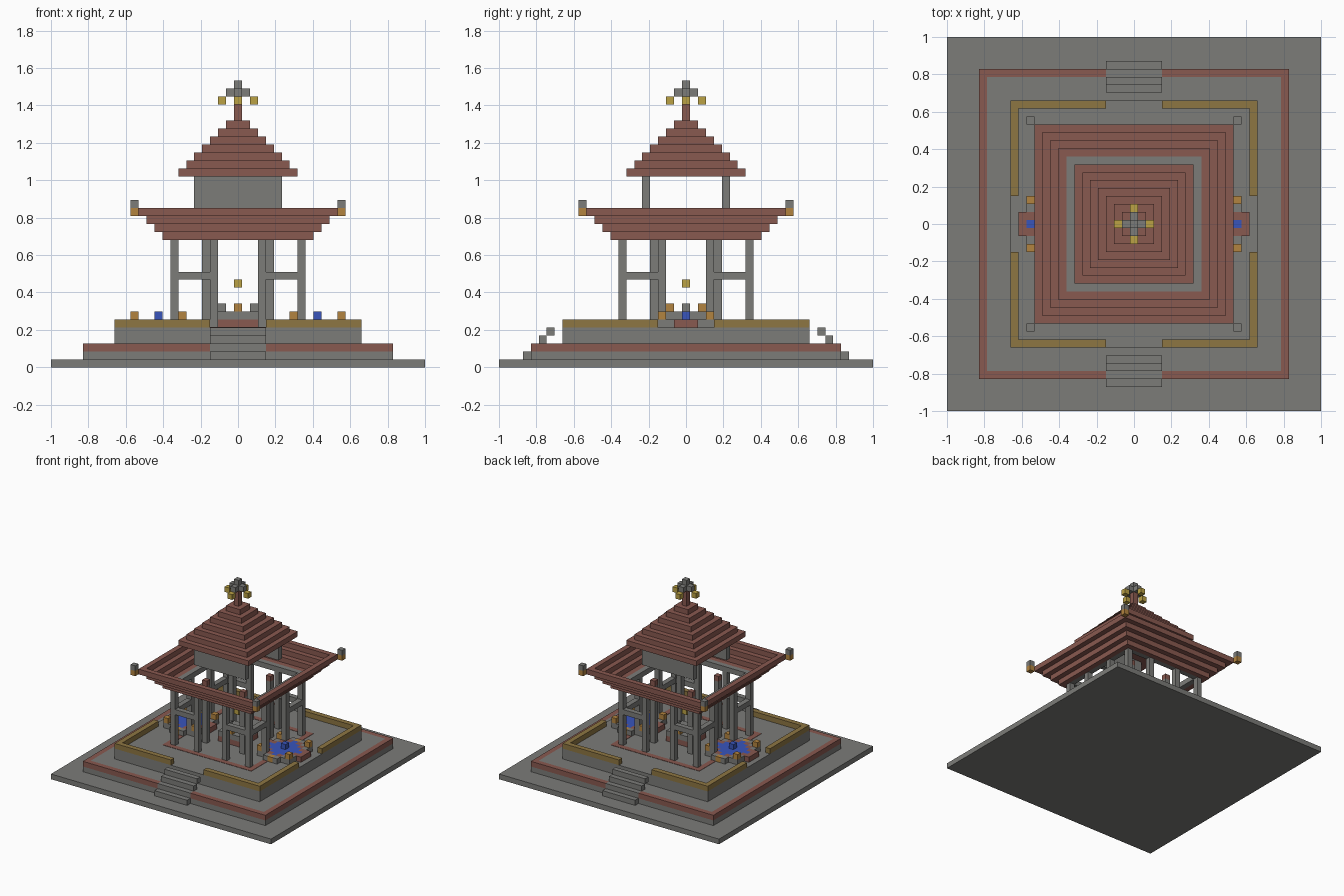
import bpy, bmesh
from mathutils import Matrix, Vector

old = bpy.data.objects.get("Cube")
if old:
    bpy.data.objects.remove(old)

U = 2 / 47  # block size; all positions below are in blocks


def material(name, r, g, b):
    m = bpy.data.materials.new(name)
    m.use_nodes = True
    m.diffuse_color = (r, g, b, 1)
    bsdf = next(n for n in m.node_tree.nodes if n.type == 'BSDF_PRINCIPLED')
    bsdf.inputs["Base Color"].default_value = (r, g, b, 1)
    bsdf.inputs["Roughness"].default_value = 0.9
    return m


GREY = material("stone grey", .20, .20, .19)
RED = material("brick red", .25, .10, .08)
OCHRE = material("wall ochre", .27, .18, .055)
ORANGE = material("lamp orange", .45, .23, .05)
YELLOW = material("lantern yellow", .50, .36, .06)
BLUE = material("water blue", .04, .09, .50)


def build(name, mat, boxes):
    """One object made of boxes given as (x0, x1, y0, y1, z0, z1)."""
    bm = bmesh.new()
    for x0, x1, y0, y1, z0, z1 in boxes:
        size = Vector((x1 - x0, y1 - y0, z1 - z0)) * U
        mid = Vector((x0 + x1, y0 + y1, z0 + z1)) * U / 2
        bmesh.ops.create_cube(bm, size=1, matrix=Matrix.Translation(mid) @ Matrix.Diagonal(size).to_4x4())
    me = bpy.data.meshes.new(name)
    bm.to_mesh(me)
    bm.free()
    me.materials.append(mat)
    ob = bpy.data.objects.new(name, me)
    bpy.context.collection.objects.link(ob)
    return ob


def slab(h, z0, z1):
    return (-h, h, -h, h, z0, z1)


def block(x, y, z, top=None):
    return (x - .5, x + .5, y - .5, y + .5, z, top or z + 1)


def ring(h, z0, z1, gap_y=0, gap_x=0):
    """Square ring one block wide, with optional gaps in its y and x sides."""
    out = []
    for s in (-1, 1):
        a, b = sorted((s * h, s * (h - 1)))
        for t in (-1, 1):
            c, d = sorted((t * gap_y, t * h))
            out.append((c, d, a, b, z0, z1))
            c, d = sorted((t * gap_x, t * (h - 1)))
            out.append((a, b, c, d, z0, z1))
    return out


SIGNS = [(sx, sy) for sx in (-1, 1) for sy in (-1, 1)]


def corners(a, b, z, top=None):
    return [block(sx * a, sy * b, z, top) for sx, sy in SIGNS]


# Terraced platform
build("base_slab", GREY, [slab(23.5, 0, 1)])
build("lower_terrace", GREY, [slab(19.5, 1, 2), slab(18.5, 2, 3)])
build("lower_terrace_rim", RED, ring(19.5, 2, 3, gap_y=3.5))
build("upper_terrace", GREY, [slab(15.5, 3, 5)])
build("parapet", OCHRE, ring(15.5, 5, 6, 3.5, 3.5))
build("floor_border", RED, ring(9.5, 5, 5.06))

# Steps at the front and back
for name, s in (("front_steps", -1), ("back_steps", 1)):
    build(name, GREY, [(-3.5, 3.5, s * (20 - i) - .5, s * (20 - i) + .5, 1 + i, 2 + i)
                       for i in range(4)])

# Pavilion frame
build("outer_columns", GREY, corners(8, 8, 5, 16) + corners(3, 8, 5, 16) + corners(8, 3, 5, 16))
rails = []
for s in (-1, 1):
    for t in (-1, 1):
        c, d = sorted((t * 3.5, t * 7.5))
        e = (s * 8 - .5, s * 8 + .5)
        rails += [(c, d, *e, 11, 12), (*e, c, d, 11, 12)]
build("railings", GREY, rails)
build("top_beam", GREY, ring(8.5, 16, 17))
build("inner_columns", GREY, corners(4, 4, 5, 16))
build("inner_column_caps", RED, corners(4, 4, 16))

# Flared lower roof with corner finials
build("lower_roof", RED, [b for i in range(4) for b in ring(9.5 + i, 16 + i, 17 + i)])
build("roof_corner_lamps", ORANGE, corners(13, 13, 19))
build("roof_corner_caps", GREY, corners(13, 13, 20))

# Upper storey and stepped roof
build("upper_walls", GREY, [(-5.5, 5.5, s * 5 - .5, s * 5 + .5, 20, 24) for s in (-1, 1)])
build("upper_roof", RED, [slab(7.5 - i, 24 + i, 25 + i) for i in range(7)])
build("spire", RED, [block(0, 0, 31, 34)])
build("spire_crown", GREY, [(-1.5, 1.5, -.5, .5, 34, 35), (-.5, .5, -1.5, -.5, 34, 35),
                            (-.5, .5, .5, 1.5, 34, 35), block(0, 0, 35)])
build("spire_lanterns", YELLOW, [block(x, y, 33) for x, y in ((2, 0), (-2, 0), (0, 2), (0, -2))])

# Central altar
build("altar_base", RED, [slab(2.5, 5, 6)])
build("altar_top", GREY, [slab(2.5, 6, 7)])
build("altar_stones", GREY, [block(s * 2, 0, 7) for s in (-1, 1)])
build("altar_lamps", ORANGE, [block(0, s * 2, 7) for s in (-1, 1)])
build("hanging_lantern", YELLOW, [block(0, 0, 10)])

# Fountain on each side: diamond pool, stepped border, benches and lamps
for side, s in (("left", 1), ("right", -1)):
    cx = 10 * s
    cells = [(x, y) for x in range(-3, 4) for y in range(-3, 4)]

    def at(lo, hi):
        return [block(cx + x, y, 5) for x, y in cells if lo <= abs(x) + abs(y) <= hi]

    build(side + "_pool_water", BLUE, at(0, 3) + [block(cx, 0, 6)])
    build(side + "_pool_border", RED, at(4, 4) +
          [(cx + t * 4 - .5, cx + t * 4 + .5, -1.5, 1.5, 5, 6) for t in (-1, 1)])
    build(side + "_pool_posts", GREY, at(5, 6))
    build(side + "_pool_lamps", ORANGE, [block(cx + 3 * a, 3 * b, 6) for a, b in SIGNS])
    build(side + "_benches", GREY, [block(cx + t, 4 * v, 5) for t, v in SIGNS])
    build(side + "_bench_centres", ORANGE, [block(cx, 4 * v, 5) for v in (-1, 1)])
